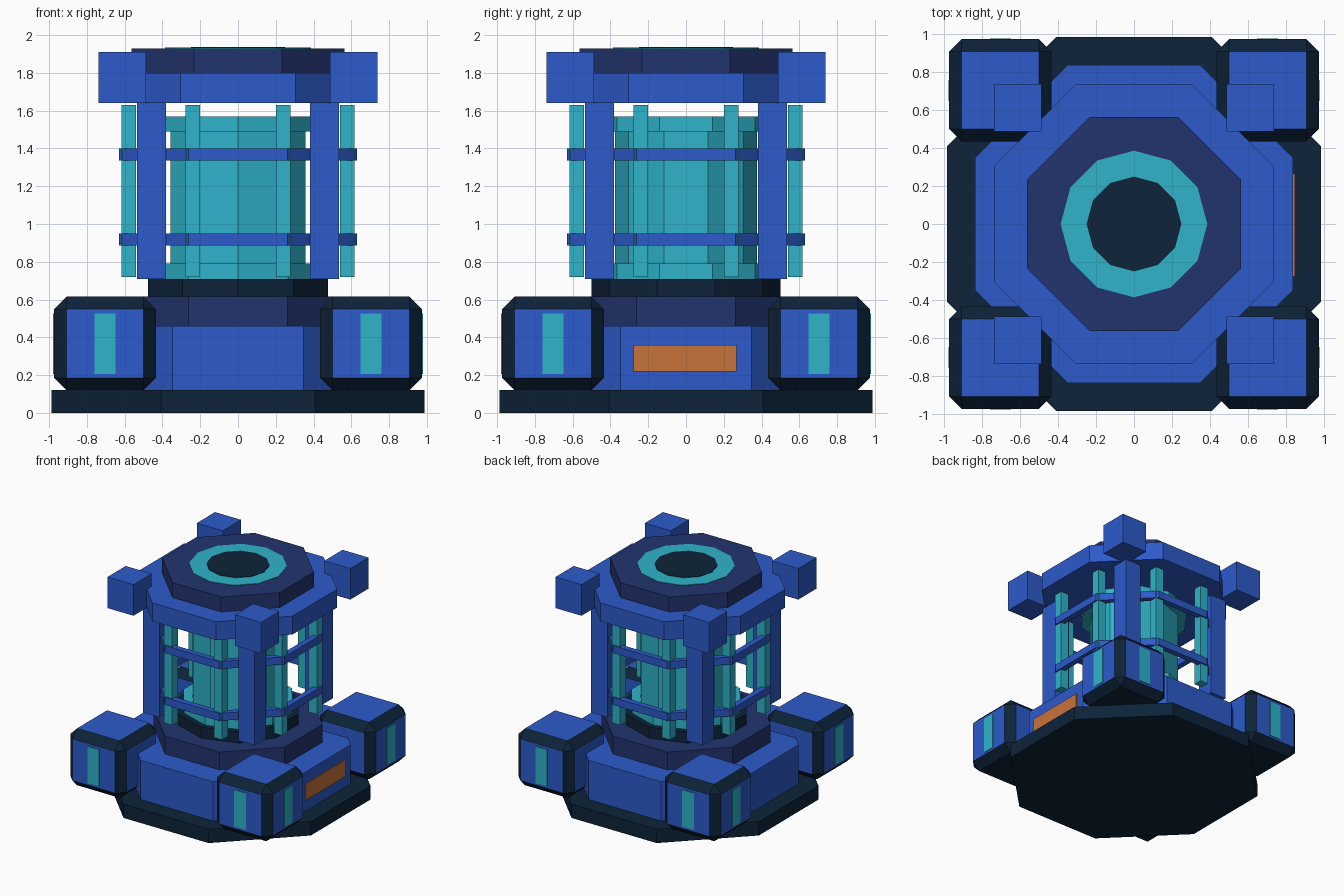
import bpy, bmesh, math
from mathutils import Matrix, Vector

if "Cube" in bpy.data.objects:
    bpy.data.objects.remove(bpy.data.objects["Cube"])


def material(name, hex_code):
    def lin(c):
        return c / 12.92 if c <= 0.04045 else ((c + 0.055) / 1.055) ** 2.4
    rgb = [lin(int(hex_code[i:i + 2], 16) / 255) for i in (0, 2, 4)]
    m = bpy.data.materials.new(name)
    m.diffuse_color = (*rgb, 1)
    m.use_nodes = True
    m.node_tree.nodes["Principled BSDF"].inputs["Base Color"].default_value = m.diffuse_color
    return m


BLUE = material("bright blue", "2C5BCB")
NAVY = material("navy", "22346F")
DARK = material("dark slate", "0D2339")
TEAL = material("teal", "2EB4CA")
ORANGE = material("orange", "C8733A")


def finish(name, bm, *mats):
    bmesh.ops.recalc_face_normals(bm, faces=bm.faces)
    mesh = bpy.data.meshes.new(name)
    bm.to_mesh(mesh)
    bm.free()
    for m in mats:
        mesh.materials.append(m)
    ob = bpy.data.objects.new(name, mesh)
    bpy.context.collection.objects.link(ob)
    return ob


def box_bm(center, size):
    bm = bmesh.new()
    bmesh.ops.create_cube(bm, size=1, matrix=Matrix.Translation(Vector(center)) @ Matrix.Diagonal((*size, 1)))
    return bm


def box(name, center, size, mat):
    return finish(name, box_bm(center, size), mat)


def loop(bm, n, r, z, phase):
    step = math.tau / n
    return [bm.verts.new((r * math.cos(phase + i * step), r * math.sin(phase + i * step), z))
            for i in range(n)]


def prism(name, n, r, z0, z1, mat, phase=math.pi / 2, inner=None):
    bm = bmesh.new()
    loops = [loop(bm, n, r, z0, phase), loop(bm, n, r, z1, phase)]
    if inner:
        loops += [loop(bm, n, inner, z1, phase), loop(bm, n, inner, z0, phase)]
        pairs = list(zip(loops, loops[1:] + loops[:1]))
    else:
        pairs = [(loops[0], loops[1])]
        bm.faces.new(loops[0])
        bm.faces.new(loops[1])
    for a, b in pairs:
        for i in range(n):
            j = (i + 1) % n
            bm.faces.new((a[i], a[j], b[j], b[i]))
    return finish(name, bm, mat)


def octagon(name, apothem, z0, z1, mat, inner=None):
    k = 1 / math.cos(math.pi / 8)
    return prism(name, 8, apothem * k, z0, z1, mat, math.pi / 8, inner * k if inner else None)


# Stepped base
octagon("base_slab", 0.987, 0, 0.12, DARK)
octagon("lower_housing", 0.84, 0.12, 0.46, BLUE)
octagon("upper_housing", 0.63, 0.46, 0.615, NAVY)
prism("core_seat", 10, 0.5, 0.615, 0.71, DARK)
box("side_panel", (0.842, -0.005, 0.29), (0.014, 0.545, 0.14), ORANGE)

# Glowing core with end flanges
prism("core", 10, 0.375, 0.71, 1.57, TEAL)
prism("core_lower_flange", 10, 0.45, 0.71, 0.79, TEAL)
prism("core_upper_flange", 10, 0.45, 1.49, 1.57, TEAL)

# Cage bands
octagon("lower_band", 0.63, 0.885, 0.95, BLUE, inner=0.58)
octagon("upper_band", 0.63, 1.335, 1.40, BLUE, inner=0.58)

# Top ring, cap and round port
octagon("top_ring", 0.738, 1.64, 1.80, BLUE)
octagon("top_cap", 0.565, 1.80, 1.93, NAVY)
prism("port_ring", 12, 0.387, 1.928, 1.934, TEAL)
prism("port_center", 12, 0.25, 1.93, 1.938, DARK)

for sx in (-1, 1):
    for sy in (-1, 1):
        tag = ("left" if sx < 0 else "right") + "_" + ("front" if sy < 0 else "back")

        # Corner pod: chamfers and underside dark, flat faces blue
        c = 0.705
        bm = box_bm((sx * c, sy * c, 0.3675), (0.54, 0.54, 0.495))
        bmesh.ops.bevel(bm, geom=list(bm.edges), offset=0.066, segments=1,
                        affect='EDGES', profile=0.5)
        bm.normal_update()
        for f in bm.faces:
            flat = max(abs(v) for v in f.normal) > 0.99
            f.material_index = 1 if flat and f.normal.z > -0.5 else 0
        finish("pod_" + tag, bm, DARK, BLUE)

        # Light strips on the two outer pod faces
        box("pod_light_y_" + tag, (sx * c, sy * 0.975, 0.365), (0.112, 0.01, 0.32), TEAL)
        box("pod_light_x_" + tag, (sx * 0.975, sy * c, 0.365), (0.01, 0.112, 0.32), TEAL)

        # Pillar and the block on top of it
        box("pillar_" + tag, (sx * 0.458, sy * 0.458, 1.175), (0.156, 0.156, 0.93), BLUE)
        box("top_block_" + tag, (sx * 0.613, sy * 0.613, 1.775), (0.25, 0.25, 0.27), BLUE)

        # Cage rods
        box("rod_y_" + tag, (sx * 0.24, sy * 0.578, 1.175), (0.078, 0.078, 0.91), TEAL)
        box("rod_x_" + tag, (sx * 0.578, sy * 0.24, 1.175), (0.078, 0.078, 0.91), TEAL)
